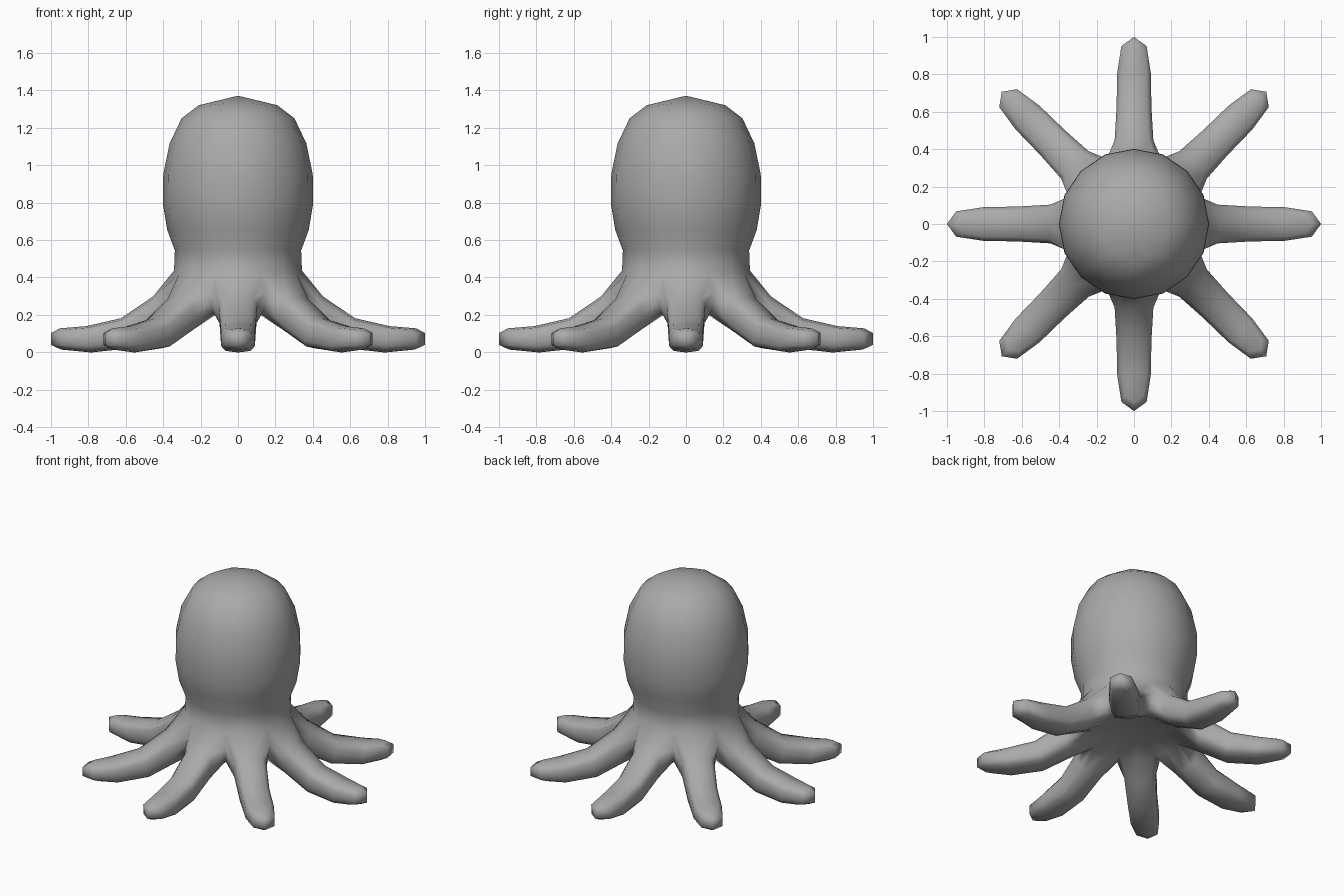
import bpy, bmesh, math

if "Cube" in bpy.data.objects:
    bpy.data.objects.remove(bpy.data.objects["Cube"])

SIDES = 8
STEP = 2 * math.pi / SIDES

skin = bpy.data.materials.new("skin_grey")
skin.diffuse_color = (0.4, 0.4, 0.4, 1)
skin.use_nodes = True
skin.node_tree.nodes["Principled BSDF"].inputs["Base Color"].default_value = skin.diffuse_color

bm = bmesh.new()

# Head rings, top to bottom (radius, z); the last three carry the legs
profile = [(0.341, 1.284), (0.45, 0.95), (0.419, 0.638),
           (0.312, 0.452), (0.30, 0.34), (0.265, 0.23)]
rings = []
for r, z in profile:
    rings.append([bm.verts.new((r * math.cos((i - 0.5) * STEP),
                                r * math.sin((i - 0.5) * STEP), z))
                  for i in range(SIDES)])

# Crown and underside
crown = bm.verts.new((0, 0, 1.395))
belly = bm.verts.new((0, 0, 0.24))
for i in range(SIDES):
    j = (i + 1) % SIDES
    bm.faces.new((crown, rings[0][i], rings[0][j]))
    bm.faces.new((belly, rings[-1][j], rings[-1][i]))
    for upper, lower in zip(rings[:3], rings[1:4]):
        bm.faces.new((upper[i], lower[i], lower[j], upper[j]))

# Leg cross-sections: (distance out, z) for top, middle and bottom rows
HALF_WIDTH = 0.09
sections = [[(0.62, 0.145), (0.60, 0.066), (0.57, -0.012)],
            [(1.0, 0.135), (1.0, 0.07), (1.0, 0.01)]]


def loop_of(left, right):
    """Closed loop around a leg: down the left side, up the right side."""
    return left + right[::-1]


# Legs grow from the two lower bands of the body
for i in range(SIDES):
    j = (i + 1) % SIDES
    c, s = math.cos(i * STEP), math.sin(i * STEP)
    left = [ring[i] for ring in rings[3:]]
    right = [ring[j] for ring in rings[3:]]
    for section in sections:
        new_left, new_right = [
            [bm.verts.new((d * c - w * s, d * s + w * c, z)) for d, z in section]
            for w in (-HALF_WIDTH, HALF_WIDTH)]
        old, new = loop_of(left, right), loop_of(new_left, new_right)
        for k in range(6):
            m = (k + 1) % 6
            bm.faces.new((old[k], old[m], new[m], new[k]))
        left, right = new_left, new_right
    for k in range(2):  # leg tip
        bm.faces.new((left[k], left[k + 1], right[k + 1], right[k]))

bmesh.ops.recalc_face_normals(bm, faces=bm.faces)
mesh = bpy.data.meshes.new("octopus_body")
bm.to_mesh(mesh)
bm.free()
mesh.materials.append(skin)
mesh.shade_smooth()

body = bpy.data.objects.new("octopus_body", mesh)
bpy.context.collection.objects.link(body)
rounding = body.modifiers.new("rounding", 'SUBSURF')
rounding.levels = rounding.render_levels = 1
rounding.use_limit_surface = False
